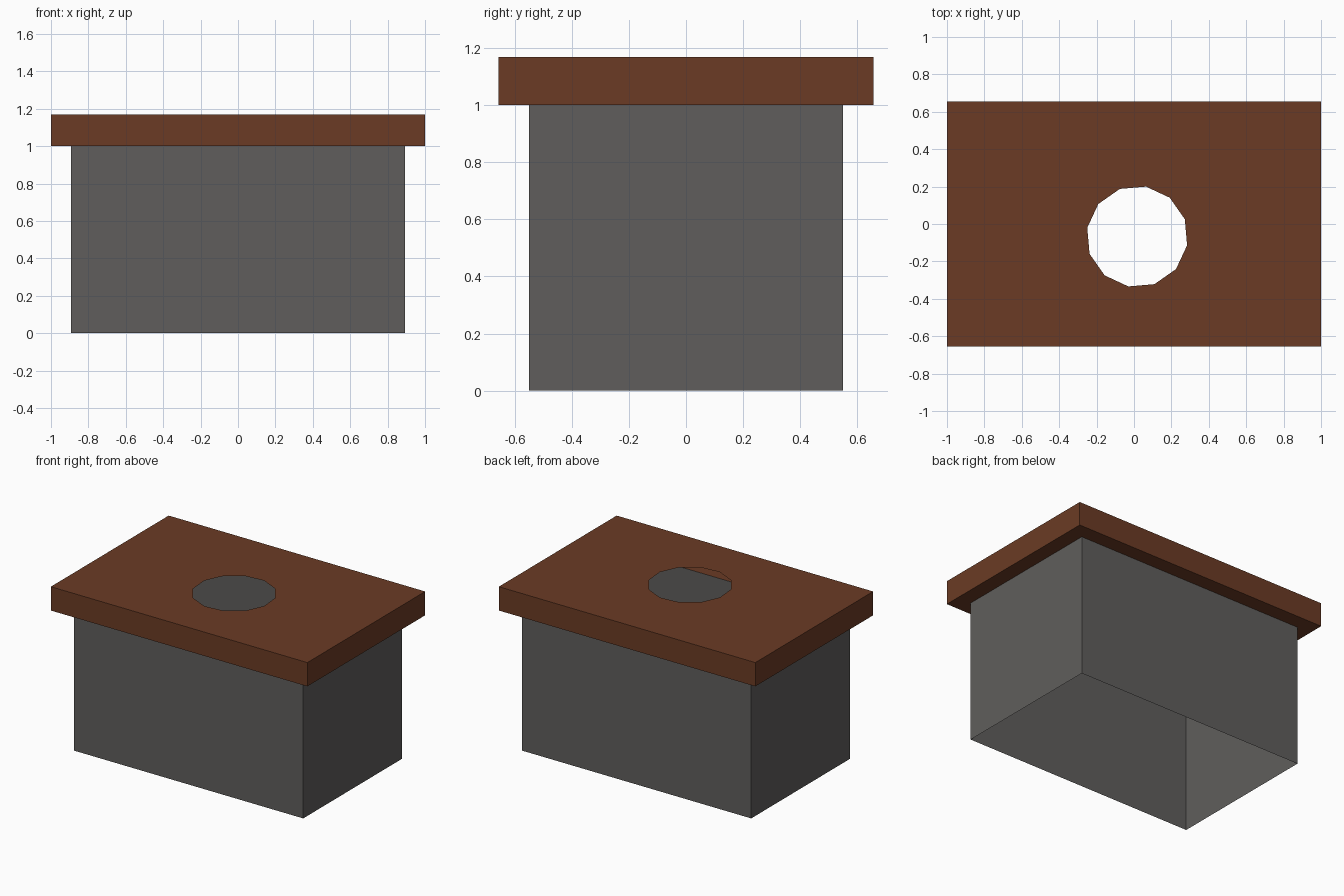
import bpy, bmesh, math

if "Cube" in bpy.data.objects:
    bpy.data.objects.remove(bpy.data.objects["Cube"])

BOX_X, BOX_Y = 0.893, 0.549      # half sizes of the open body
LID_X, LID_Y = 1.0, 0.656        # half sizes of the lid
Z_JOIN, Z_TOP = 1.0, 1.168
HOLE = (0.017, -0.067, 0.271)    # centre x, centre y, radius


def material(name, colour):
    m = bpy.data.materials.new(name)
    m.diffuse_color = (*colour, 1)
    m.use_nodes = True
    m.node_tree.nodes["Principled BSDF"].inputs["Base Color"].default_value = m.diffuse_color
    return m


def rect(bm, hx, hy, z):
    return [bm.verts.new((sx * hx, sy * hy, z))
            for sx, sy in ((-1, -1), (1, -1), (1, 1), (-1, 1))]


def bridge(bm, a, b):
    n = len(a)
    for i in range(n):
        j = (i + 1) % n
        bm.faces.new((a[i], a[j], b[j], b[i]))


def loop_edges(bm, vs):
    return [bm.edges.new((vs[i], vs[(i + 1) % len(vs)])) if not bm.edges.get((vs[i], vs[(i + 1) % len(vs)]))
            else bm.edges.get((vs[i], vs[(i + 1) % len(vs)])) for i in range(len(vs))]


def finish(bm, name, mat):
    me = bpy.data.meshes.new(name)
    bm.to_mesh(me)
    bm.free()
    me.materials.append(mat)
    ob = bpy.data.objects.new(name, me)
    bpy.context.collection.objects.link(ob)
    return ob


brown = material("brown", (0.147, 0.044, 0.018))
grey = material("grey", (0.115, 0.111, 0.107))

# Body: four thin walls, open at top and bottom
bm = bmesh.new()
bridge(bm, rect(bm, BOX_X, BOX_Y, 0), rect(bm, BOX_X, BOX_Y, Z_JOIN))
finish(bm, "body_walls", grey)

# Lid: underside rim, outer sides, and top sheet with a twelve-sided hole
bm = bmesh.new()
inner = rect(bm, BOX_X, BOX_Y, Z_JOIN)
outer = rect(bm, LID_X, LID_Y, Z_JOIN)
top = rect(bm, LID_X, LID_Y, Z_TOP)
bridge(bm, inner, outer)
bridge(bm, outer, top)
cx, cy, r = HOLE
hole = []
for i in range(12):
    a = math.radians(20 + 30 * i)
    hole.append(bm.verts.new((cx + r * math.cos(a), cy + r * math.sin(a), Z_TOP)))
bmesh.ops.triangle_fill(bm, edges=loop_edges(bm, top) + loop_edges(bm, hole),
                        use_beauty=True, normal=(0, 0, 1))
bmesh.ops.recalc_face_normals(bm, faces=bm.faces)
# Keep the top sheet facing up
if any(f.normal.z < -0.5 and f.calc_center_median().z > Z_JOIN + 0.1 for f in bm.faces):
    bmesh.ops.reverse_faces(bm, faces=bm.faces)
finish(bm, "lid", brown)
